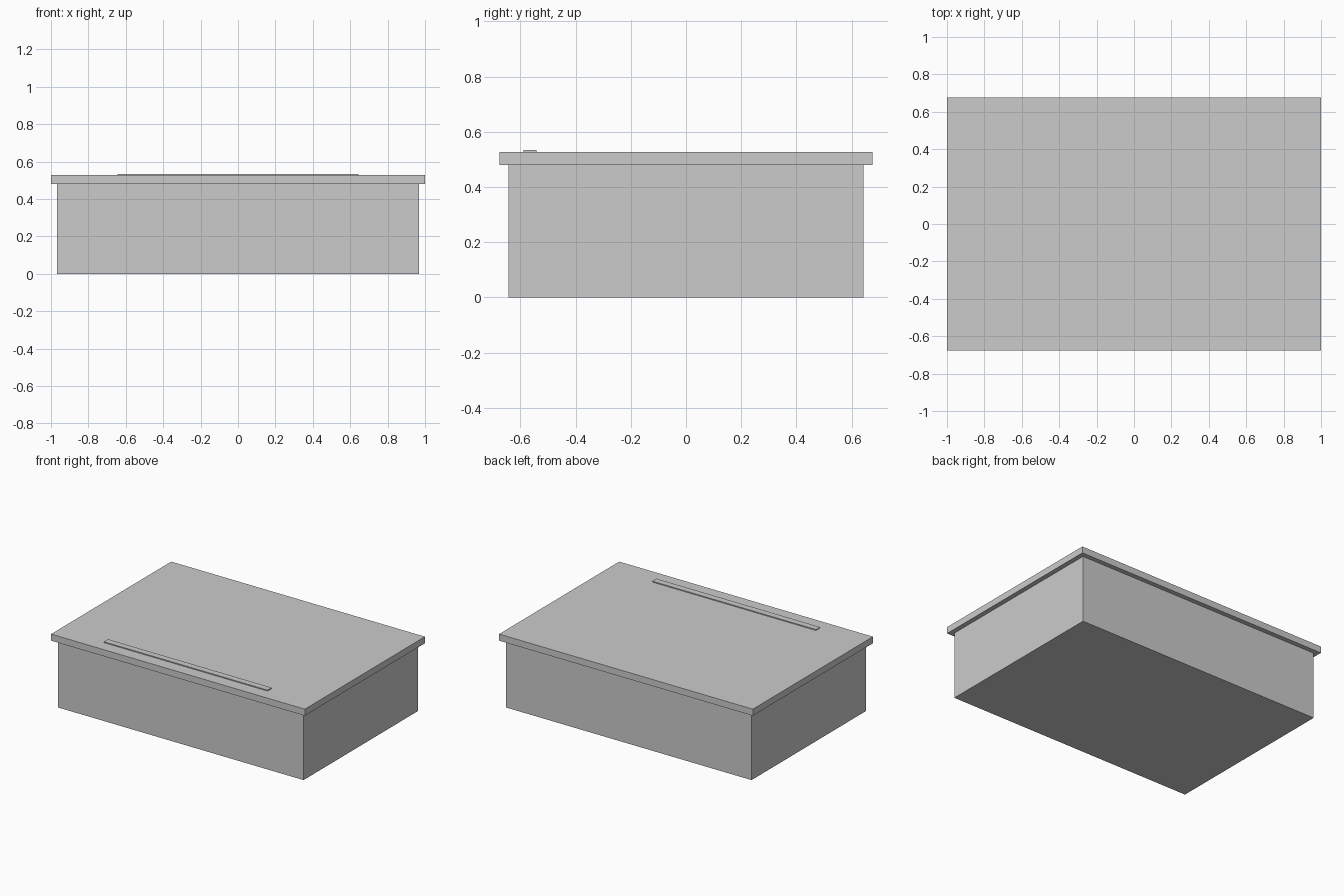
import bpy

if "Cube" in bpy.data.objects:
    bpy.data.objects.remove(bpy.data.objects["Cube"])


def box(name, x, y, z):
    """Axis-aligned box from (min, max) ranges."""
    bpy.ops.mesh.primitive_cube_add(size=1)
    ob = bpy.context.object
    ob.name = name
    ranges = (x, y, z)
    for v in ob.data.vertices:
        v.co = [lo if c < 0 else hi for c, (lo, hi) in zip(v.co, ranges)]
    return ob


# Main body
box("body", (-0.967, 0.967), (-0.643, 0.643), (0, 0.48))

# Overhanging lid
box("lid", (-1, 1), (-0.676, 0.676), (0.48, 0.527))

# Thin raised strip near the front edge of the lid
box("lid_strip", (-0.645, 0.645), (-0.588, -0.542), (0.527, 0.534))
